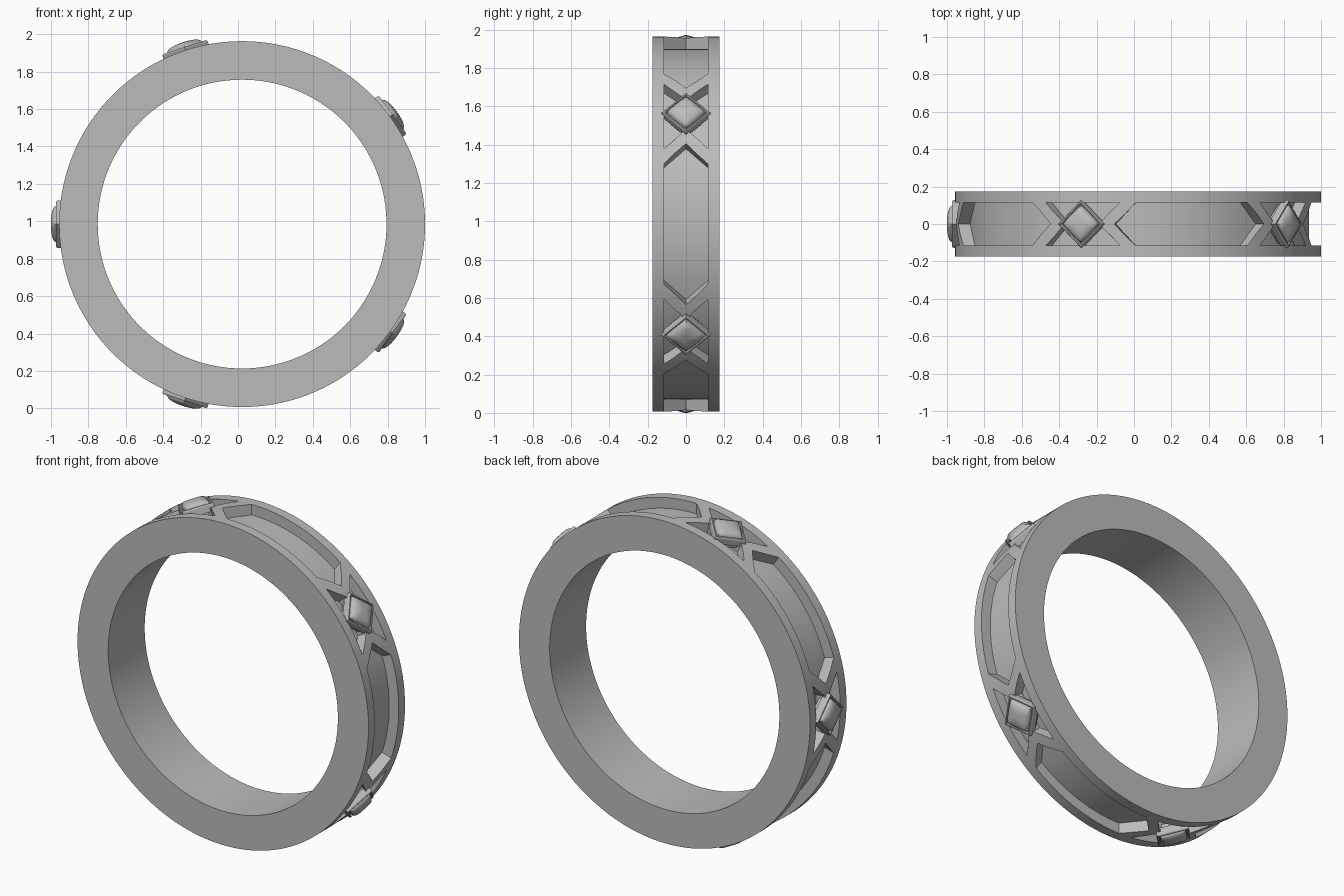
import bpy, bmesh, math
from mathutils import Vector

CENTRE = Vector((0.022, 0, 0.985))
R_OUT, R_IN, R_FLOOR, HALF_W = 0.978, 0.772, 0.914, 0.175
POCKET_Y = 0.115
GEM_ANGLES = [math.radians(36 + 72 * i) for i in range(5)]

if "Cube" in bpy.data.objects:
    bpy.data.objects.remove(bpy.data.objects["Cube"])

metal = bpy.data.materials.new("grey_metal")
metal.use_nodes = True
GREY = (0.5, 0.5, 0.5, 1)
metal.diffuse_color = GREY
metal.node_tree.nodes["Principled BSDF"].inputs["Base Color"].default_value = GREY


def polar(angle, radius, y):
    return CENTRE + Vector((radius * math.cos(angle), y, radius * math.sin(angle)))


def tangent_point(angle, s, y, r):
    """Point in the flat frame of a stone: along the band, across it, outward."""
    tangent = Vector((-math.sin(angle), 0, math.cos(angle)))
    return polar(angle, r, y) + tangent * s


def loft(bm, rings, closed=False, caps=False):
    loops = [[bm.verts.new(p) for p in ring] for ring in rings]
    n = len(loops[0])
    pairs = list(zip(loops, loops[1:]))
    if closed:
        pairs.append((loops[-1], loops[0]))
    for a, b in pairs:
        for i in range(n):
            j = (i + 1) % n
            bm.faces.new((a[i], a[j], b[j], b[i]))
    if caps:
        bm.faces.new(loops[0])
        bm.faces.new(loops[-1])


def finish(bm, name):
    bmesh.ops.remove_doubles(bm, verts=bm.verts, dist=0.00005)
    bmesh.ops.recalc_face_normals(bm, faces=bm.faces)
    mesh = bpy.data.meshes.new(name)
    bm.to_mesh(mesh)
    bm.free()
    obj = bpy.data.objects.new(name, mesh)
    bpy.context.collection.objects.link(obj)
    mesh.materials.append(metal)
    return obj


def select_only(obj):
    bpy.ops.object.select_all(action='DESELECT')
    obj.select_set(True)
    bpy.context.view_layer.objects.active = obj


def smooth(obj, degrees):
    select_only(obj)
    bpy.ops.object.shade_smooth_by_angle(angle=math.radians(degrees))


# Band: rectangular section swept round a circle
bm = bmesh.new()
section = [(R_IN, -HALF_W), (R_OUT, -HALF_W), (R_OUT, HALF_W), (R_IN, HALF_W)]
SEGMENTS = 180
loft(bm, [[polar(math.tau * k / SEGMENTS, r, y) for r, y in section]
          for k in range(SEGMENTS)], closed=True)
band = finish(bm, "ring_band")


# Recess cutters wrapped round the band
def wrapped_cutter(bm, angle, stations, limits):
    rings = []
    for s in stations:
        lo, hi = limits(s)
        a = angle + s / R_OUT
        rings.append([polar(a, R_FLOOR, lo), polar(a, 1.05, lo),
                      polar(a, 1.05, hi), polar(a, R_FLOOR, hi)])
    loft(bm, rings)


bm = bmesh.new()
tip = 0.18                      # panel point, measured from a stone
shoulder = tip + POCKET_Y
span = math.tau / 5 * R_OUT
steps = 24
panel_stations = [tip] + [shoulder + (span - 2 * shoulder) * k / steps
                          for k in range(steps + 1)] + [span - tip]


def panel_limits(s):
    h = max(0, min(POCKET_Y, s - tip, span - tip - s))
    return -h, h


side = 0.21                     # half length of a pocket beside a stone
inner = 0.02
bend = side - POCKET_Y + inner
pocket_stations = [-side, -bend, 0, bend, side]


def pocket_limits(s):
    return max(inner, abs(s) - side + POCKET_Y), POCKET_Y


def mirrored_limits(s):
    lo, hi = pocket_limits(s)
    return -hi, -lo


for angle in GEM_ANGLES:
    wrapped_cutter(bm, angle, panel_stations, panel_limits)
    wrapped_cutter(bm, angle, pocket_stations, pocket_limits)
    wrapped_cutter(bm, angle, pocket_stations, mirrored_limits)
cutter = finish(bm, "recess_cutter")
cutter.hide_render = True

cut = band.modifiers.new("recesses", 'BOOLEAN')
cut.operation = 'DIFFERENCE'
cut.solver = 'EXACT'
cut.object = cutter
select_only(band)
bpy.ops.object.modifier_apply(modifier=cut.name)
bpy.data.objects.remove(cutter)
smooth(band, 20)


# Diamond-turned square settings and domed stones
def diamond(angle, half, r, bulge=0.0):
    """Square standing on its corner, with sides bowed outward by bulge."""
    corners = [(half, 0), (0, half), (-half, 0), (0, -half)]
    points = []
    for (s0, y0), (s1, y1) in zip(corners, corners[1:] + corners[:1]):
        for t in (0, 0.25, 0.5, 0.75):
            grow = 1 + bulge * 4 * t * (1 - t)
            points.append(tangent_point(angle, (s0 + (s1 - s0) * t) * grow,
                                        (y0 + (y1 - y0) * t) * grow, r))
    return points


FRAME = [(0.127, 0.95), (0.127, 0.988), (0.121, 0.995), (0.112, 0.995),
         (0.106, 0.985), (0.106, 0.95)]
STONE = [(0.108, 0.93), (0.108, 0.978), (0.1, 0.982), (0.098, 0.996),
         (0.088, 1.007), (0.07, 1.015), (0.045, 1.02), (0.02, 1.022)]

for number, angle in enumerate(GEM_ANGLES, 1):
    bm = bmesh.new()
    loft(bm, [diamond(angle, h, r) for h, r in FRAME], closed=True)
    smooth(finish(bm, f"stone_frame_{number}"), 20)
    bm = bmesh.new()
    loft(bm, [diamond(angle, h, r, 0.06) for h, r in STONE], caps=True)
    smooth(finish(bm, f"stone_{number}"), 40)
